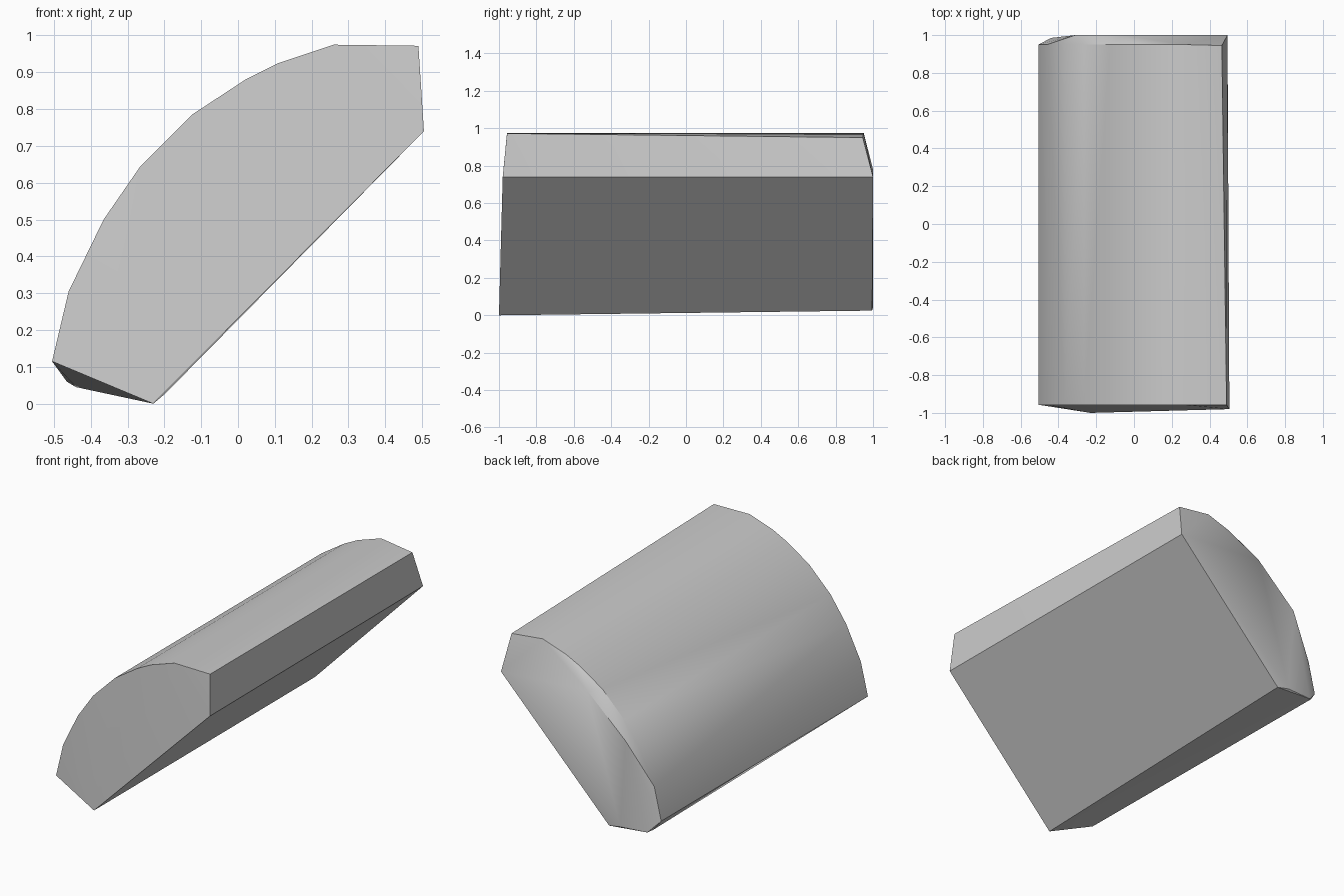
import bpy, bmesh, math

cube = bpy.data.objects.get("Cube")
if cube:
    bpy.data.objects.remove(cube, do_unlink=True)

# One plain grey for the whole block
grey = bpy.data.materials.new("warm_grey")
grey.use_nodes = True
colour = (0.6, 0.6, 0.6, 1)
grey.diffuse_color = colour
grey.node_tree.nodes["Principled BSDF"].inputs["Base Color"].default_value = colour

# Arched back, shared by both ends (x, z)
arch = [(-0.505, 0.115), (-0.46, 0.305), (-0.365, 0.5), (-0.265, 0.645),
        (-0.125, 0.785), (0.02, 0.88), (0.11, 0.925), (0.26, 0.975)]
points = [(x, y, z) for x, z in arch for y in (-0.957, 0.95)]

# Front end: upper corner and the lower edge that juts forward
points += [(0.49, -0.957, 0.972), (0.505, -0.98, 0.74), (-0.23, -1, 0)]

# Back end: upper corner, lower edge and the raised worn face
points += [(0.465, 0.945, 0.95), (0.495, 1, 0.74), (-0.2, 0.995, 0.025),
           (-0.275, 1, 0.04), (-0.44, 0.985, 0.045), (-0.465, 0.965, 0.06),
           (-0.06, 1, 0.78), (-0.31, 1, 0.55)]

# Wrap the outline points into one solid block
bm = bmesh.new()
for p in points:
    bm.verts.new(p)
hull = bmesh.ops.convex_hull(bm, input=bm.verts)
loose = [v for v in bm.verts if not v.link_faces]
bmesh.ops.delete(bm, geom=loose, context="VERTS")
bmesh.ops.dissolve_limit(bm, angle_limit=math.radians(1.5),
                         verts=bm.verts, edges=bm.edges)
bmesh.ops.recalc_face_normals(bm, faces=bm.faces)

mesh = bpy.data.meshes.new("arched_block")
bm.to_mesh(mesh)
bm.free()
mesh.materials.append(grey)
block = bpy.data.objects.new("arched_block", mesh)
bpy.context.collection.objects.link(block)

# Smooth the arch, keep the end and base edges crisp
bpy.context.view_layer.objects.active = block
block.select_set(True)
bpy.ops.object.shade_smooth_by_angle(angle=math.radians(30))
